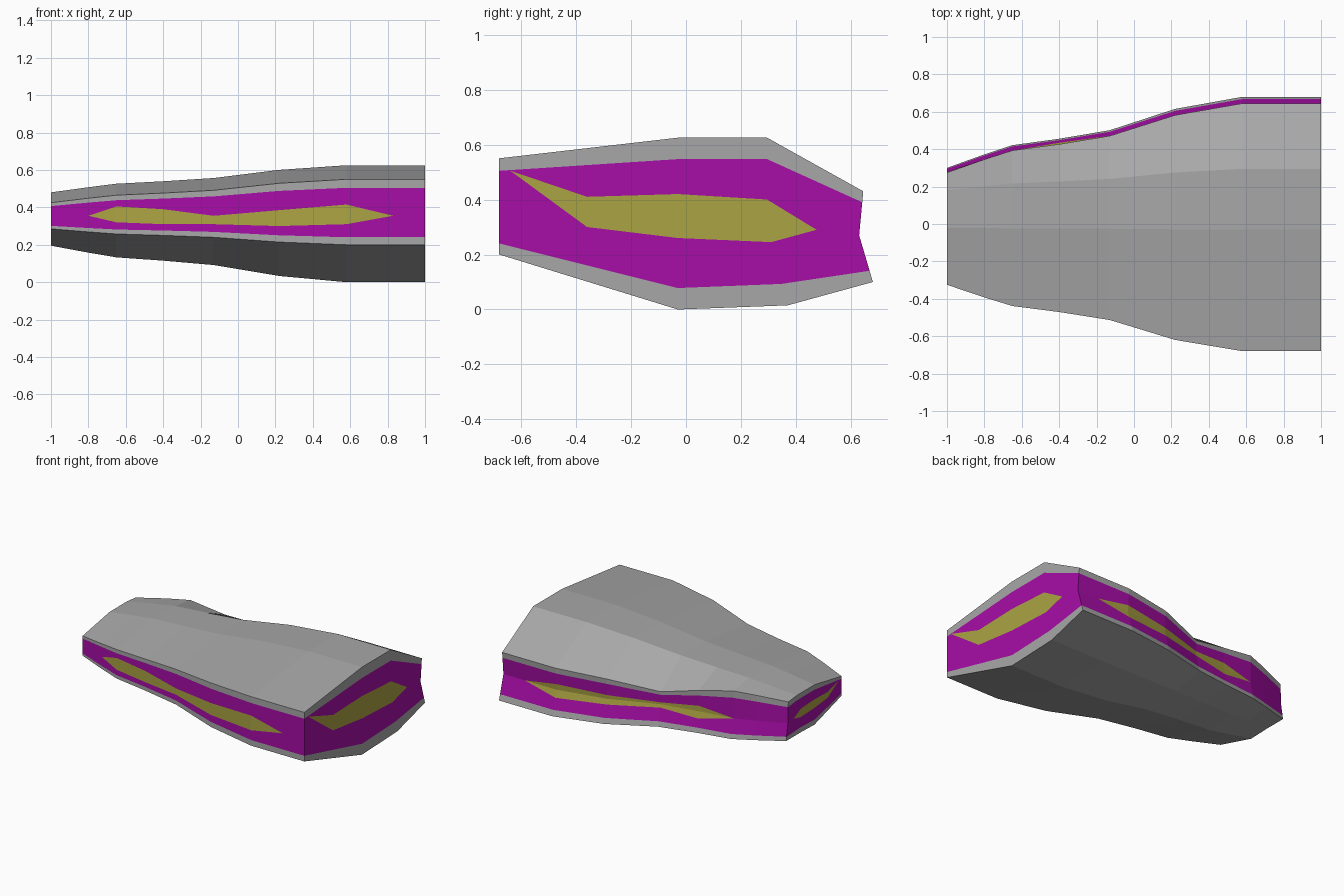
import bpy, bmesh
from mathutils import Vector

if "Cube" in bpy.data.objects:
    bpy.data.objects.remove(bpy.data.objects["Cube"])

# Cross-sections (y, z) of the narrow and the wide end, from front bottom edge round to front top edge
NARROW = [(-.325, .285), (-.02, .195), (.14, .2), (.3, .2), (.28, .32),
          (.275, .47), (.18, .48), (-.02, .48), (-.325, .425)]
WIDE = [(-.68, .2), (-.03, 0), (.37, .015), (.68, .1), (.63, .27),
        (.645, .43), (.295, .625), (-.03, .625), (-.68, .55)]

# x, blend narrow->wide, back top edge z, front stripe z low/high, back stripe reach below/above crease
STATIONS = [
    (-1, 0, .47, .355, .355, 0, 0),
    (-.8, .19, .49, .355, .355, 0, 0),
    (-.65, .32, .50, .32, .405, 0, 0),
    (-.4, .41, .45, .31, .39, .45, .35),
    (-.13, .53, .385, .31, .355, .2, .2),
    (.22, .83, .425, .30, .385, .3, .25),
    (.58, 1, .43, .31, .415, .4, .35),
    (.83, 1, .43, .355, .355, 0, 0),
    (1, 1, .43, .355, .355, 0, 0),
]
GREY, PURPLE, OLIVE = 0, 1, 2
ROW_MATS = [0, 0, 0, 0, 1, 2, 2, 1, 0, 0, 0, 0, 0, 1, 2, 1, 0]


def material(name, color):
    m = bpy.data.materials.new(name)
    m.diffuse_color = (*color, 1)
    m.use_nodes = True
    m.node_tree.nodes["Principled BSDF"].inputs["Base Color"].default_value = m.diffuse_color
    return m


grey = material("grey", (.39, .39, .39))
purple = material("purple", (.39, .004, .39))
olive = material("olive", (.41, .37, .056))


def ring(x, t, back_z, f_lo, f_hi, b_lo, b_hi):
    p = [Vector((x, *Vector(a).lerp(Vector(b), t))) for a, b in zip(NARROW, WIDE)]
    fb, b1, b2, bb, crease, bt, t1, t2, ft = p
    bt.z = back_z
    lo, hi = bb.lerp(crease, .24), bt.lerp(crease, .25)
    y = fb.y
    return [fb, b1, b2, bb, lo, crease.lerp(lo, b_lo), crease, crease.lerp(hi, b_hi), hi, bt,
            t1, t2, ft, fb.lerp(ft, .87), Vector((x, y, f_hi)), Vector((x, y, f_lo)), fb.lerp(ft, .115)]


def finish(name, bm, mats):
    me = bpy.data.meshes.new(name)
    bm.to_mesh(me)
    bm.free()
    for m in mats:
        me.materials.append(m)
    ob = bpy.data.objects.new(name, me)
    bpy.context.collection.objects.link(ob)


# Tapered body with its side stripes
bm = bmesh.new()
rings = [[bm.verts.new(co) for co in ring(*s)] for s in STATIONS]
for a, b in zip(rings, rings[1:]):
    for i, mat in enumerate(ROW_MATS):
        j = (i + 1) % len(a)
        bm.faces.new((a[i], a[j], b[j], b[i])).material_index = mat


# End caps: grey edge strips above and below a purple middle
def cap(r, d):
    def inset(v, dy, dz):
        return bm.verts.new(v.co + Vector((0, dy, dz)))
    low = [r[16], inset(r[1], 0, d), inset(r[2], -d * .3, d), r[4]]
    high = [r[8], inset(r[10], 0, -d), inset(r[11], 0, -d), r[13]]
    for outer, inner in ((r[0:4], low), (r[9:13], high)):
        for i in range(3):
            bm.faces.new((outer[i], outer[i + 1], inner[i + 1], inner[i]))
    bm.faces.new(low + r[5:8] + high + r[14:16]).material_index = PURPLE


cap(rings[-1], .078)
cap(rings[0], .036)
bmesh.ops.remove_doubles(bm, verts=bm.verts, dist=1e-5)
bmesh.ops.recalc_face_normals(bm, faces=bm.faces)
finish("body", bm, (grey, purple, olive))

# Olive panels on both ends
PANEL = [(-.64, .505), (-.36, .30), (-.03, .26), (.31, .245),
         (.475, .29), (.295, .4), (-.03, .42), (-.36, .41)]


def end_panel(name, x, pts):
    bm = bmesh.new()
    bm.faces.new([bm.verts.new((x, y, z)) for y, z in pts])
    finish(name, bm, (olive,))


end_panel("wide_end_panel", 1.002, PANEL)
end_panel("narrow_end_panel", -1.002,
          [(y * .46, .345 + (z - .335) * .38) for y, z in reversed(PANEL)])
